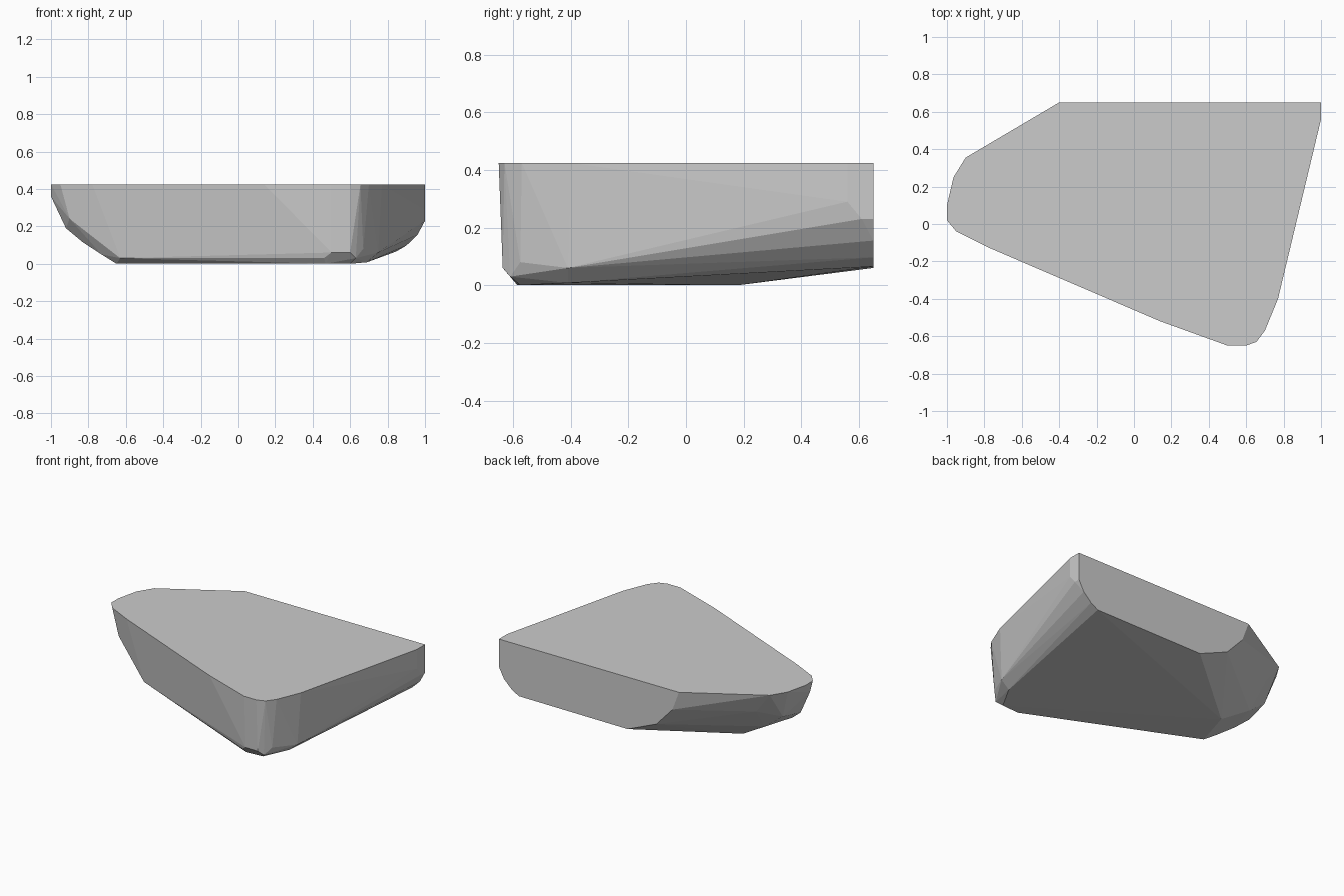
import bpy, bmesh

if "Cube" in bpy.data.objects:
    bpy.data.objects.remove(bpy.data.objects["Cube"])

TOP = 0.425

# flat top outline (x, y)
top = [(-.40, .65), (1, .65), (1, .56), (.77, -.40), (.70, -.57), (.655, -.63),
       (.60, -.65), (.50, -.65), (.14, -.52), (-.78, -.125), (-.95, -.04),
       (-1, .02), (-1, .10), (-.965, .25), (-.90, .355)]

# flat back face profile (x, z) at y = 0.65
back = [(1, .23), (.96, .155), (.90, .097), (.845, .065), (0, .06),
        (-.225, .155), (-.35, .29)]

# underside corners and rounded lower rims
base = [(-.65, -.087, 0), (.47, -.585, 0), (.60, -.575, 0), (.69, -.41, .008), (-.57, .18, 0)]
front_rim = [(-.63, -.145, .03), (.46, -.61, .03), (.50, -.636, .06),
             (.60, -.636, .06), (.63, -.61, .03), (.67, -.575, .08)]
right_rim = [(.75, -.41, .06), (1, .56, .29), (1, .61, .23)]
left_rim = [(-1, .05, .36), (-.90, -.04, .24), (-.92, .04, .19), (-.90, .21, .22),
            (-.83, .0, .115), (-.77, .22, .12), (-.73, -.06, .05), (-.79, .35, .28)]

points = [(x, y, TOP) for x, y in top] + [(x, .65, z) for x, z in back]
points += base + front_rim + right_rim + left_rim

# convex faceted block wrapped around the profiles
bm = bmesh.new()
for p in points:
    bm.verts.new(p)
hull = bmesh.ops.convex_hull(bm, input=bm.verts)
loose = [v for v in bm.verts if not v.link_faces]
bmesh.ops.delete(bm, geom=loose, context='VERTS')
bmesh.ops.dissolve_limit(bm, angle_limit=.01, verts=bm.verts, edges=bm.edges)
bmesh.ops.recalc_face_normals(bm, faces=bm.faces)

mesh = bpy.data.meshes.new("faceted_block")
bm.to_mesh(mesh)
bm.free()
bpy.context.collection.objects.link(bpy.data.objects.new("faceted_block", mesh))
